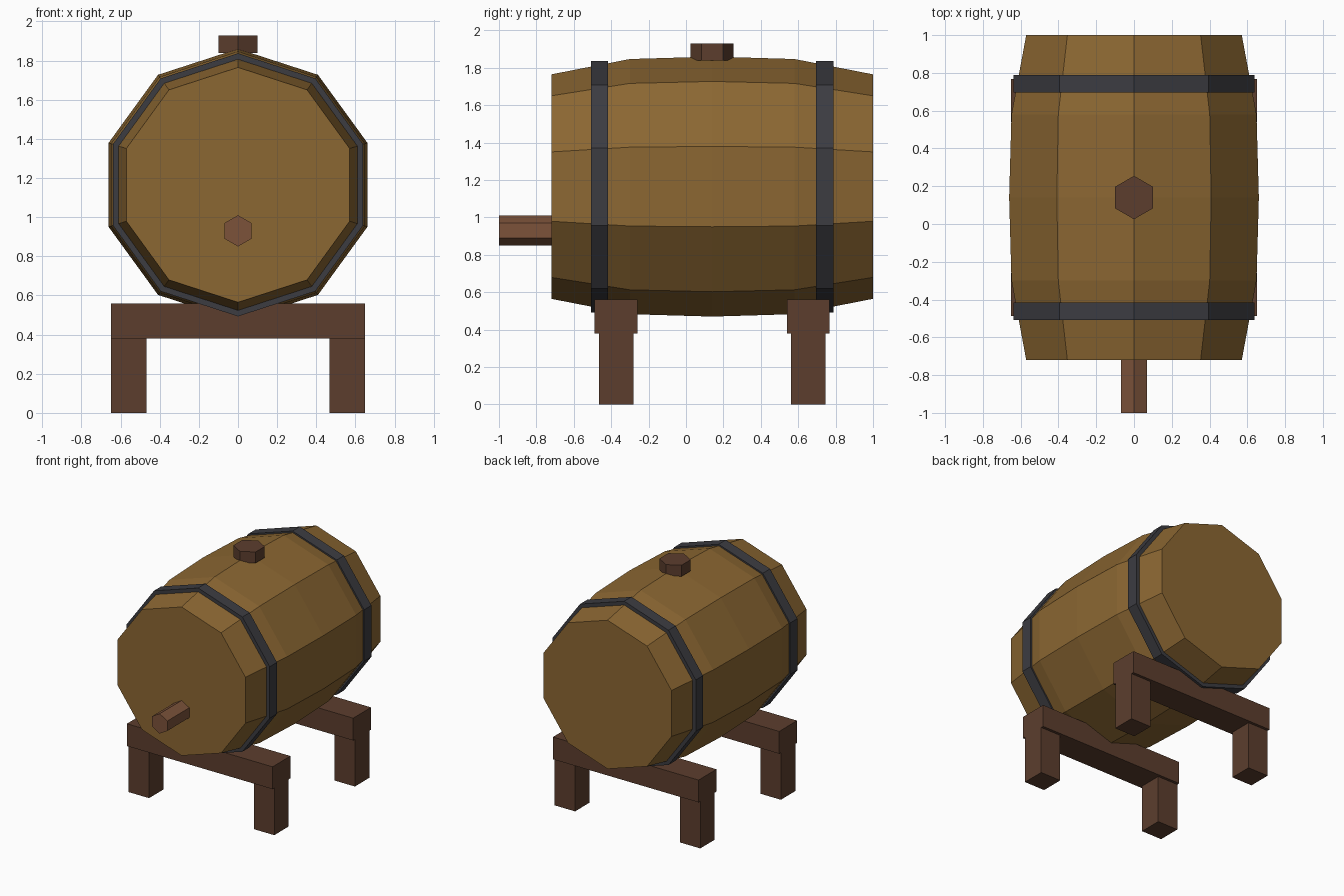
import bpy, bmesh
from math import pi, sin, cos

if "Cube" in bpy.data.objects:
    bpy.data.objects.remove(bpy.data.objects["Cube"])

CY, CZ = 0.14, 1.165   # barrel centre


def material(name, rgb):
    m = bpy.data.materials.new(name)
    m.diffuse_color = (*rgb, 1)
    m.use_nodes = True
    m.node_tree.nodes["Principled BSDF"].inputs["Base Color"].default_value = m.diffuse_color
    return m


OAK = material("oak", (0.26, 0.135, 0.032))
IRON = material("iron", (0.045, 0.045, 0.053))
DARK = material("dark_wood", (0.107, 0.048, 0.027))
TAP = material("tap_wood", (0.20, 0.085, 0.042))


def finish(name, bm, mat):
    bmesh.ops.recalc_face_normals(bm, faces=bm.faces)
    me = bpy.data.meshes.new(name)
    bm.to_mesh(me)
    bm.free()
    me.materials.append(mat)
    ob = bpy.data.objects.new(name, me)
    bpy.context.collection.objects.link(ob)
    return ob


def lathe_y(name, profile, sides, z, mat, closed=False):
    """Sweep (y, radius) points around a y-directed axis, one corner pointing up."""
    bm = bmesh.new()
    rings = [[bm.verts.new((r * sin(2 * pi * i / sides), y, z + r * cos(2 * pi * i / sides)))
              for i in range(sides)] for y, r in profile]
    pairs = list(zip(rings, rings[1:]))
    if closed:
        pairs.append((rings[-1], rings[0]))
    else:
        bm.faces.new(rings[0])
        bm.faces.new(rings[-1])
    for a, b in pairs:
        for i in range(sides):
            j = (i + 1) % sides
            bm.faces.new((a[i], a[j], b[j], b[i]))
    return finish(name, bm, mat)


def box(name, lo, hi, mat):
    bm = bmesh.new()
    bmesh.ops.create_cube(bm, size=1)
    for v in bm.verts:
        v.co = [(l + h) / 2 + c * (h - l) for l, h, c in zip(lo, hi, v.co)]
    return finish(name, bm, mat)


# Bulging ten-sided barrel
lathe_y("barrel", [(CY + d, r) for d, r in
                   ((-0.86, 0.60), (-0.44, 0.682), (0, 0.695), (0.44, 0.682), (0.86, 0.60))],
        10, CZ, OAK)

# Iron hoops, and a trestle under each end
for end, s in (("front", -1), ("back", 1)):
    y = CY + s * 0.602
    lathe_y(end + "_hoop", [(y - 0.046, 0.672), (y + 0.046, 0.672),
                            (y + 0.046, 0.625), (y - 0.046, 0.625)], 10, CZ, IRON, True)
    y = CY + s * 0.514
    box(end + "_beam", (-0.65, y - 0.114, 0.38), (0.65, y + 0.114, 0.56), DARK)
    for side, x in (("left", -0.559), ("right", 0.559)):
        box(f"{end}_{side}_leg", (x - 0.091, y - 0.092, 0), (x + 0.091, y + 0.092, 0.38), DARK)

# Hexagonal tap in the front head
lathe_y("tap", [(-1.0, 0.08), (-0.70, 0.08)], 6, 0.93, TAP)

# Hexagonal bung on top: built along y, then stood upright
bung = lathe_y("bung", [(-0.045, 0.115), (0.045, 0.115)], 6, 0, DARK)
bung.rotation_euler.x = pi / 2
bung.location = (0, CY, 1.884)
